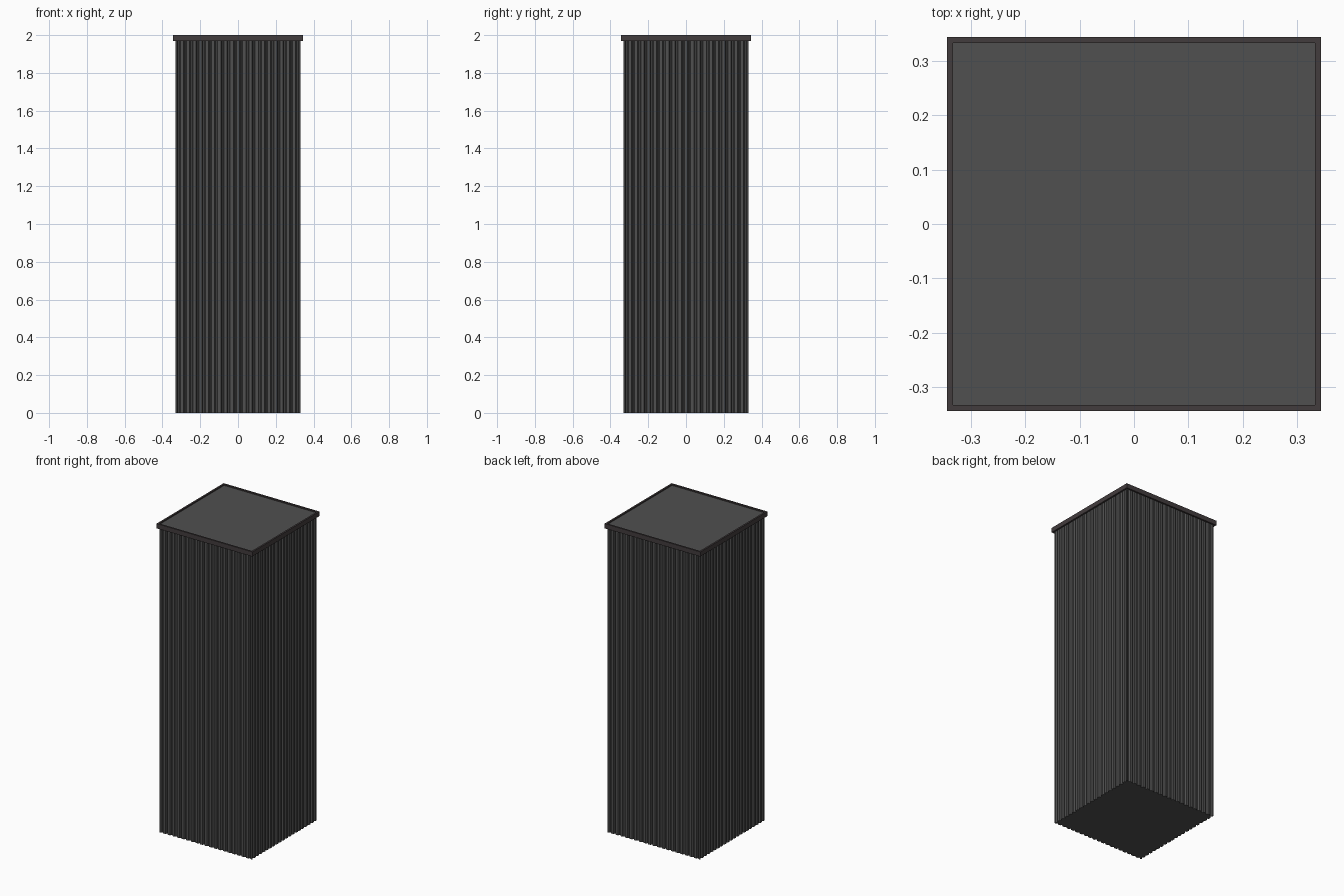
import bpy, bmesh

if "Cube" in bpy.data.objects:
    bpy.data.objects.remove(bpy.data.objects["Cube"])


def material(name, rgb):
    m = bpy.data.materials.new(name)
    m.diffuse_color = (*rgb, 1)
    m.use_nodes = True
    m.node_tree.nodes["Principled BSDF"].inputs["Base Color"].default_value = m.diffuse_color
    return m


def finish(name, bm, mat):
    bmesh.ops.recalc_face_normals(bm, faces=bm.faces)
    me = bpy.data.meshes.new(name)
    bm.to_mesh(me)
    bm.free()
    me.materials.append(mat)
    ob = bpy.data.objects.new(name, me)
    bpy.context.collection.objects.link(ob)
    return ob


def ring(bm, half, z):
    return [bm.verts.new((sx * half, sy * half, z))
            for sx, sy in ((-1, -1), (1, -1), (1, 1), (-1, 1))]


grey = material("dark_metal", (0.08, 0.08, 0.08))
brown = material("rim_metal", (0.055, 0.045, 0.047))

HALF, DEPTH, RIBS, LID = 0.33, 0.009, 20, 1.985

# corrugated walls: one side's trapezoid profile, turned four times
pitch = 2 * HALF / RIBS
side = [(-HALF, -HALF)]
for i in range(RIBS):
    x = -HALF + i * pitch
    side += [(x + pitch * 0.25, -HALF), (x + pitch * 0.4, -HALF + DEPTH),
             (x + pitch * 0.6, -HALF + DEPTH), (x + pitch * 0.75, -HALF)]
outline = []
for k in range(4):
    outline += side
    side = [(-y, x) for x, y in side]
bm = bmesh.new()
low = [bm.verts.new((x, y, 0)) for x, y in outline]
high = [bm.verts.new((x, y, LID)) for x, y in outline]
bm.faces.new(low[::-1])
bm.faces.new(high)
for i in range(len(low)):
    bm.faces.new((low[i - 1], low[i], high[i], high[i - 1]))
finish("corrugated_body", bm, grey)

# square rim with an open centre
bm = bmesh.new()
loops = [ring(bm, h, z) for h, z in
         ((0.343, 1.97), (0.343, 2.0), (0.332, 2.0), (0.332, 1.97))]
for a, b in zip(loops, loops[1:] + loops[:1]):
    for i in range(4):
        j = (i + 1) % 4
        bm.faces.new((a[i], a[j], b[j], b[i]))
finish("top_rim", bm, brown)

# flat lid panel recessed inside the rim
bm = bmesh.new()
bmesh.ops.create_cube(bm, size=1)
bmesh.ops.scale(bm, verts=bm.verts, vec=(0.664, 0.664, 0.015))
bmesh.ops.translate(bm, verts=bm.verts, vec=(0, 0, LID))
finish("lid_panel", bm, grey)
